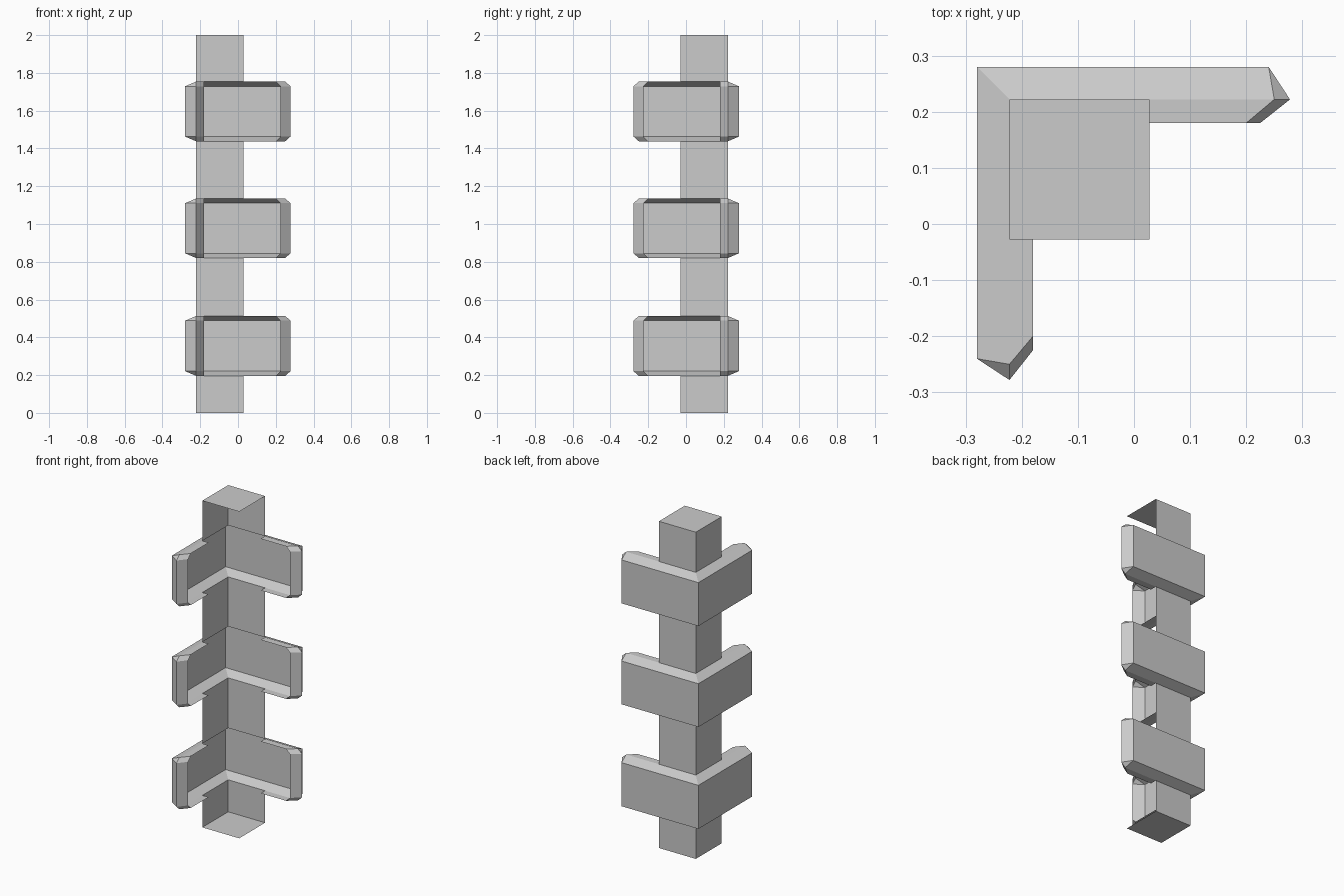
import bpy

if "Cube" in bpy.data.objects:
    bpy.data.objects.remove(bpy.data.objects["Cube"])

IN, EDGE = 0.222, 0.028      # ridge line of the post corner, open edge of the post
BEVEL = 0.025
BANDS = [(0.196, 0.513), (0.82, 1.135), (1.438, 1.754)]


def flip(p):
    # mirror across the diagonal through the corner
    return (-p[1], -p[0])


def at(points, z):
    return [(x, y, z) for x, y in points]


def build(name, faces):
    # merge shared corners and drop collapsed quads into triangles
    verts, index, polys = [], {}, []
    for face in faces:
        poly = []
        for p in face:
            key = tuple(round(c, 4) for c in p)
            if key not in index:
                index[key] = len(verts)
                verts.append(key)
            if index[key] not in poly:
                poly.append(index[key])
        polys.append(poly)
    mesh = bpy.data.meshes.new(name)
    mesh.from_pydata(verts, [], polys)
    mesh.update()
    ob = bpy.data.objects.new(name, mesh)
    bpy.context.collection.objects.link(ob)
    return ob


# Post: open-fronted corner, split where the bands wrap round it
side = [(-IN, -EDGE), (-IN, IN), (EDGE, IN)]
cuts = [0.0] + [z for band in BANDS for z in band] + [2.0]
faces = []
for z0, z1 in zip(cuts[::2], cuts[1::2]):
    low, high = at(side, z0), at(side, z1)
    for i in range(2):
        faces.append([low[i], high[i], high[i + 1], low[i + 1]])
cap = [(-IN, -EDGE), (EDGE, -EDGE), (EDGE, IN), (-IN, IN)]
faces.append(at(cap, 2.0))
faces.append(at(cap, 0.0)[::-1])
build("corner_post", faces)

# Bands: bevelled L-shaped shells, open on the inner side
wide_arm = [(0.24, 0.28), (0.278, IN), (0.225, 0.18)]
slim_arm = [(0.25, IN), (0.25, IN), (0.2, 0.18)]
wide = [flip(p) for p in wide_arm[::-1]] + [(-0.28, 0.28)] + wide_arm
slim = [flip(p) for p in slim_arm[::-1]] + [(-IN, IN)] + slim_arm
lip = [(EDGE, IN), (EDGE, 0.18), (0.2, 0.18), (0.25, IN)]
lip_mirrored = [flip(p) for p in lip[::-1]]

for n, (z0, z1) in enumerate(BANDS, 1):
    rings = [at(slim, z0), at(wide, z0 + BEVEL), at(wide, z1 - BEVEL), at(slim, z1)]
    faces = []
    for low, high in zip(rings, rings[1:]):
        for i in range(len(low) - 1):
            faces.append([low[i], high[i], high[i + 1], low[i + 1]])
    # flat lips along the top and bottom of each arm
    for flat in (lip, lip_mirrored):
        faces.append(at(flat, z1))
        faces.append(at(flat, z0)[::-1])
    build(f"corner_band_{n}", faces)
